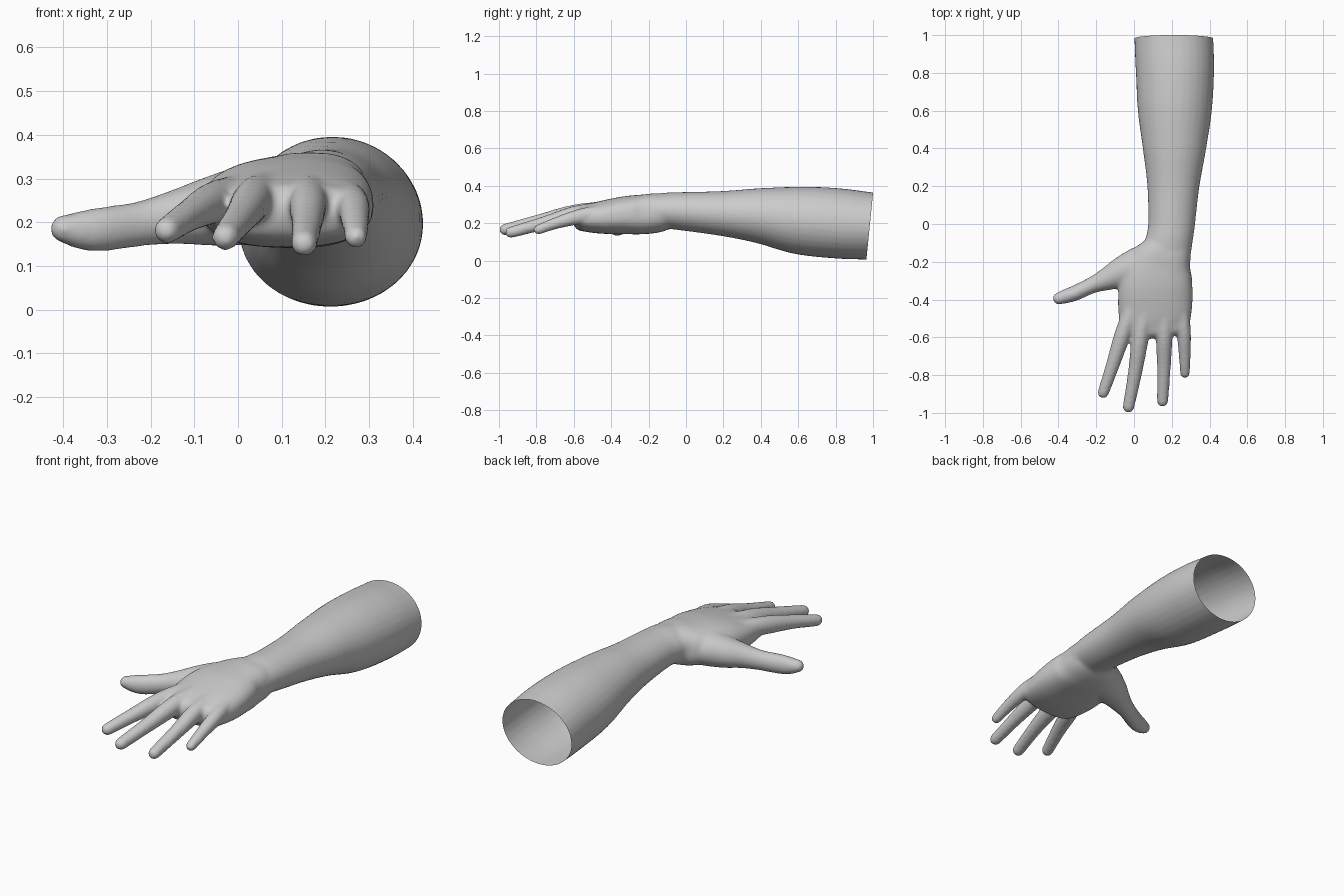
import bpy, bmesh, math
from mathutils import Vector

if "Cube" in bpy.data.objects:
    bpy.data.objects.remove(bpy.data.objects["Cube"])


def smooth_path(points, steps=6):
    """Catmull-Rom through tuples (x, y, z, half_width, half_height)."""
    p = [Vector(q) for q in points]
    p = [p[0] * 2 - p[1]] + p + [p[-1] * 2 - p[-2]]
    out = []
    for i in range(1, len(p) - 2):
        a, b, c, d = p[i - 1:i + 3]
        for k in range(steps):
            t = k / steps
            out.append(0.5 * (2 * b + (c - a) * t + (2 * a - 5 * b + 4 * c - d) * t**2
                              + (3 * b - a - 3 * c + d) * t**3))
    return out + [p[-2]]


def tube(bm, points, power=2.0, cap=None, sides=32):
    """Closed loft of super-elliptical rings with a rounded far end."""
    path = smooth_path(points)
    centers = [Vector(q[:3]) for q in path]
    sizes = [(q[3], q[4]) for q in path]
    tangents = [(centers[min(i + 1, len(path) - 1)] - centers[max(i - 1, 0)]).normalized()
                for i in range(len(path))]
    end, tan, (w, h) = centers[-1], tangents[-1], sizes[-1]
    depth = cap if cap is not None else w
    for k in range(1, 6):
        a = math.pi / 2 * k / 5.3
        centers.append(end + tan * depth * math.sin(a))
        tangents.append(tan)
        sizes.append((w * math.cos(a), h * math.cos(a)))
    rings = []
    for c, t, (w, h) in zip(centers, tangents, sizes):
        side = t.cross(Vector((0, 0, 1))).normalized()
        up = side.cross(t)
        ring = []
        for k in range(sides):
            a = 2 * math.pi * k / sides
            u, v = math.cos(a), math.sin(a)
            u = math.copysign(abs(u) ** (2 / power), u)
            v = math.copysign(abs(v) ** (2 / power), v)
            ring.append(bm.verts.new(c + side * w * u + up * h * v))
        rings.append(ring)
    for r, s in zip(rings, rings[1:]):
        for k in range(sides):
            n = (k + 1) % sides
            bm.faces.new((r[k], r[n], s[n], s[k]))
    bm.faces.new(rings[0][::-1])
    bm.faces.new(rings[-1])


bm = bmesh.new()

# Forearm and wrist
tube(bm, [(0.205, 1.10, 0.180, 0.205, 0.172), (0.212, 0.95, 0.188, 0.209, 0.182),
          (0.217, 0.80, 0.200, 0.207, 0.188), (0.216, 0.60, 0.216, 0.196, 0.181),
          (0.214, 0.40, 0.240, 0.168, 0.149), (0.208, 0.20, 0.252, 0.138, 0.121),
          (0.199, 0.00, 0.263, 0.124, 0.104), (0.186, -0.09, 0.267, 0.124, 0.098),
          (0.170, -0.20, 0.262, 0.125, 0.090)], cap=0.1)

# Palm
tube(bm, [(0.185, -0.07, 0.265, 0.110, 0.085), (0.170, -0.14, 0.258, 0.135, 0.103),
          (0.140, -0.22, 0.248, 0.172, 0.106), (0.118, -0.32, 0.243, 0.194, 0.102),
          (0.112, -0.42, 0.234, 0.197, 0.092), (0.111, -0.50, 0.228, 0.190, 0.080),
          (0.115, -0.56, 0.224, 0.180, 0.066)], power=2.5, cap=0.045)

# Thumb with the ball of the thumb
tube(bm, [(0.12, -0.19, 0.250, 0.090, 0.085), (0.03, -0.225, 0.240, 0.105, 0.092),
          (-0.06, -0.255, 0.225, 0.085, 0.080), (-0.14, -0.290, 0.212, 0.062, 0.063),
          (-0.22, -0.323, 0.197, 0.044, 0.052), (-0.31, -0.365, 0.184, 0.041, 0.051),
          (-0.36, -0.382, 0.182, 0.038, 0.045), (-0.398, -0.394, 0.185, 0.033, 0.033)])

# Fingers: knuckle in the palm, base, mid joint, tip
fingers = [
    ((0.02, -0.36, 0.275), (-0.055, -0.57, 0.246), (-0.112, -0.745, 0.215), (-0.163, -0.893, 0.181), 0.040),
    ((0.08, -0.36, 0.285), (0.036, -0.59, 0.252), (0.005, -0.79, 0.209), (-0.029, -0.968, 0.166), 0.041),
    ((0.17, -0.36, 0.283), (0.161, -0.58, 0.248), (0.158, -0.76, 0.200), (0.151, -0.938, 0.151), 0.040),
    ((0.24, -0.36, 0.272), (0.262, -0.55, 0.240), (0.268, -0.69, 0.202), (0.270, -0.790, 0.166), 0.035),
]
for knuckle, base, joint, tip, r in fingers:
    tube(bm, [(*knuckle, r * 0.9, r), (*base, r * 1.1, r * 1.2),
              (*joint, r * 0.92, r * 0.92), (*tip, r * 0.77, r * 0.77)], sides=20)

bmesh.ops.recalc_face_normals(bm, faces=bm.faces)
mesh = bpy.data.meshes.new("arm")
bm.to_mesh(mesh)
bm.free()
arm = bpy.data.objects.new("forearm_and_hand", mesh)
bpy.context.collection.objects.link(arm)

# Fuse the parts into one skin
remesh = arm.modifiers.new("fuse", 'REMESH')
remesh.mode = 'VOXEL'
remesh.voxel_size = 0.0085
relax = arm.modifiers.new("relax", 'SMOOTH')
relax.factor = 0.5
relax.iterations = 14
skin = bpy.data.meshes.new_from_object(arm.evaluated_get(bpy.context.evaluated_depsgraph_get()))
arm.modifiers.clear()

# Open slanted cut at the elbow end
bm = bmesh.new()
bm.from_mesh(skin)
bmesh.ops.bisect_plane(bm, geom=bm.verts[:] + bm.edges[:] + bm.faces[:],
                       plane_co=(0.2, 1.0, 0.36), plane_no=(0, 1, -0.1), clear_outer=True)
for f in bm.faces:
    f.smooth = True
bm.to_mesh(skin)
bm.free()
arm.data = skin
